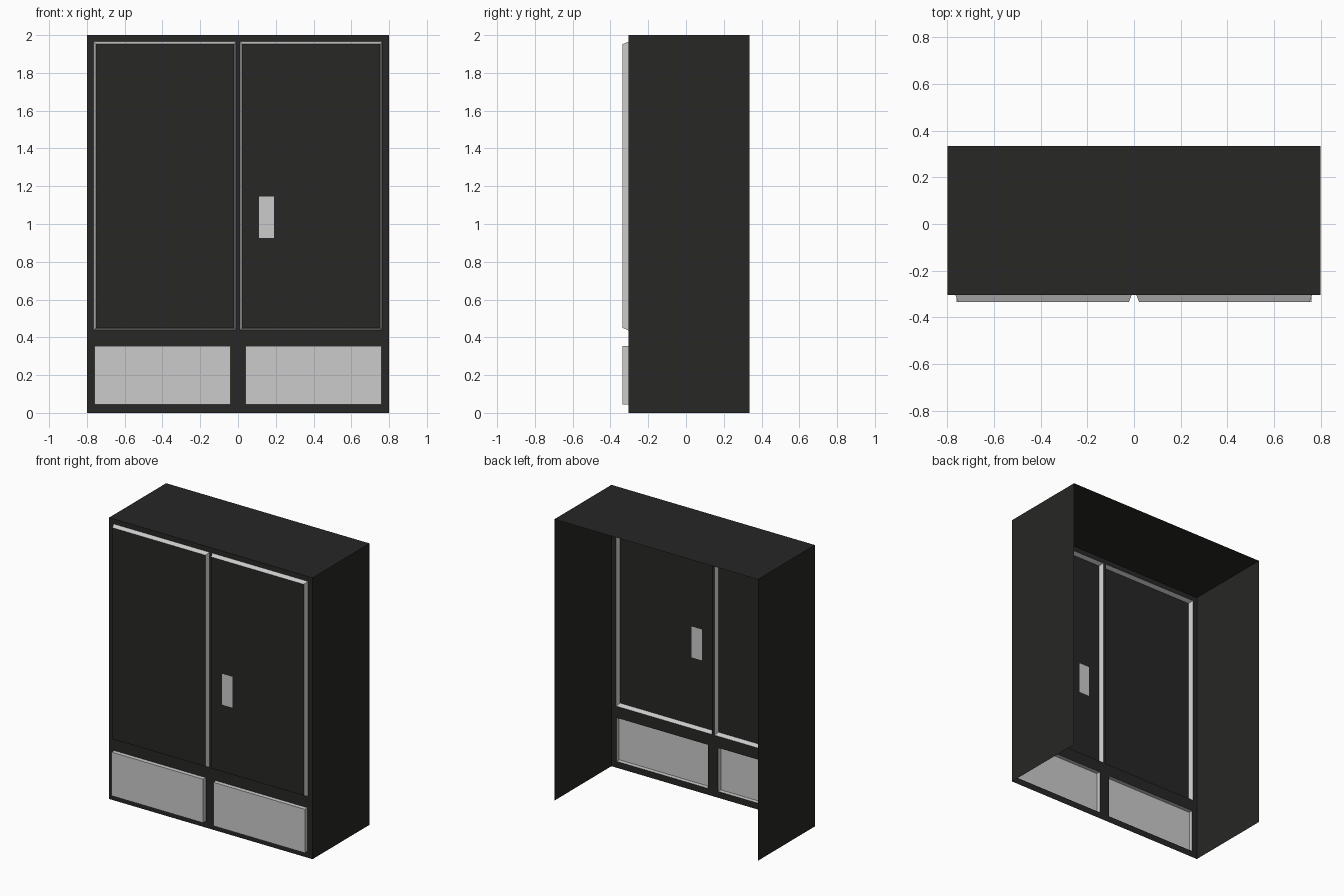
import bpy, bmesh

if "Cube" in bpy.data.objects:
    bpy.data.objects.remove(bpy.data.objects["Cube"])

BACK, FRONT, FACE = 0.335, -0.305, -0.335   # depth of back edge, front sheet, raised faces

dark = bpy.data.materials.new("dark_wood")
dark.diffuse_color = (0.02, 0.02, 0.019, 1)
dark.use_nodes = True
dark.node_tree.nodes["Principled BSDF"].inputs["Base Color"].default_value = dark.diffuse_color


def rect(x0, x1, z0, z1, y):
    """Corners of an upright rectangle, counter-clockwise from the front."""
    return [(x0, y, z0), (x1, y, z0), (x1, y, z1), (x0, y, z1)]


def ring(outer, inner, sides=(0, 1, 2, 3)):
    """Quads joining two rectangles: 0 bottom, 1 right, 2 top, 3 left."""
    return [[outer[i], outer[(i + 1) % 4], inner[(i + 1) % 4], inner[i]] for i in sides]


def build(name, quads, mat=None):
    bm = bmesh.new()
    for q in quads:
        bm.faces.new([bm.verts.new(c) for c in q])
    bmesh.ops.remove_doubles(bm, verts=bm.verts[:], dist=1e-5)
    me = bpy.data.meshes.new(name)
    bm.to_mesh(me)
    bm.free()
    ob = bpy.data.objects.new(name, me)
    if mat:
        me.materials.append(mat)
    bpy.context.collection.objects.link(ob)
    return ob


# Carcass: sides and top only, open at the back and underneath
carcass = ring(rect(-0.8, 0.8, 0, 2, BACK), rect(-0.8, 0.8, 0, 2, FRONT), (1, 2, 3))

for side, cell, door, door_face, drawer in (
    ("left", (-0.8, 0), (-0.765, -0.01), (-0.753, -0.022), (-0.76, -0.04)),
    ("right", (0, 0.8), (0.01, 0.763), (0.022, 0.752), (0.04, 0.76)),
):
    # Front frame around the door and drawer openings
    door_hole = rect(*door, 0.437, 1.965, FRONT)
    drawer_hole = rect(*drawer, 0.045, 0.355, FRONT)
    carcass += ring(rect(*cell, 0.395, 2, FRONT), door_hole)
    carcass += ring(rect(*cell, 0, 0.395, FRONT), drawer_hole)

    # Raised door with chamfered edge; the right one has a flush handle plate
    panel = rect(*door_face, 0.45, 1.952, FACE)
    build(side + "_door_edge", ring(door_hole, panel))
    if side == "right":
        plate = rect(0.11, 0.19, 0.925, 1.145, FACE)
        build("right_door_panel", ring(panel, plate), dark)
        build("handle_plate", [plate])
    else:
        build("left_door_panel", [panel], dark)

    # Raised square-edged drawer front
    drawer_face = rect(*drawer, 0.045, 0.355, FACE)
    build(side + "_drawer", ring(drawer_hole, drawer_face) + [drawer_face])

build("carcass", carcass, dark)
